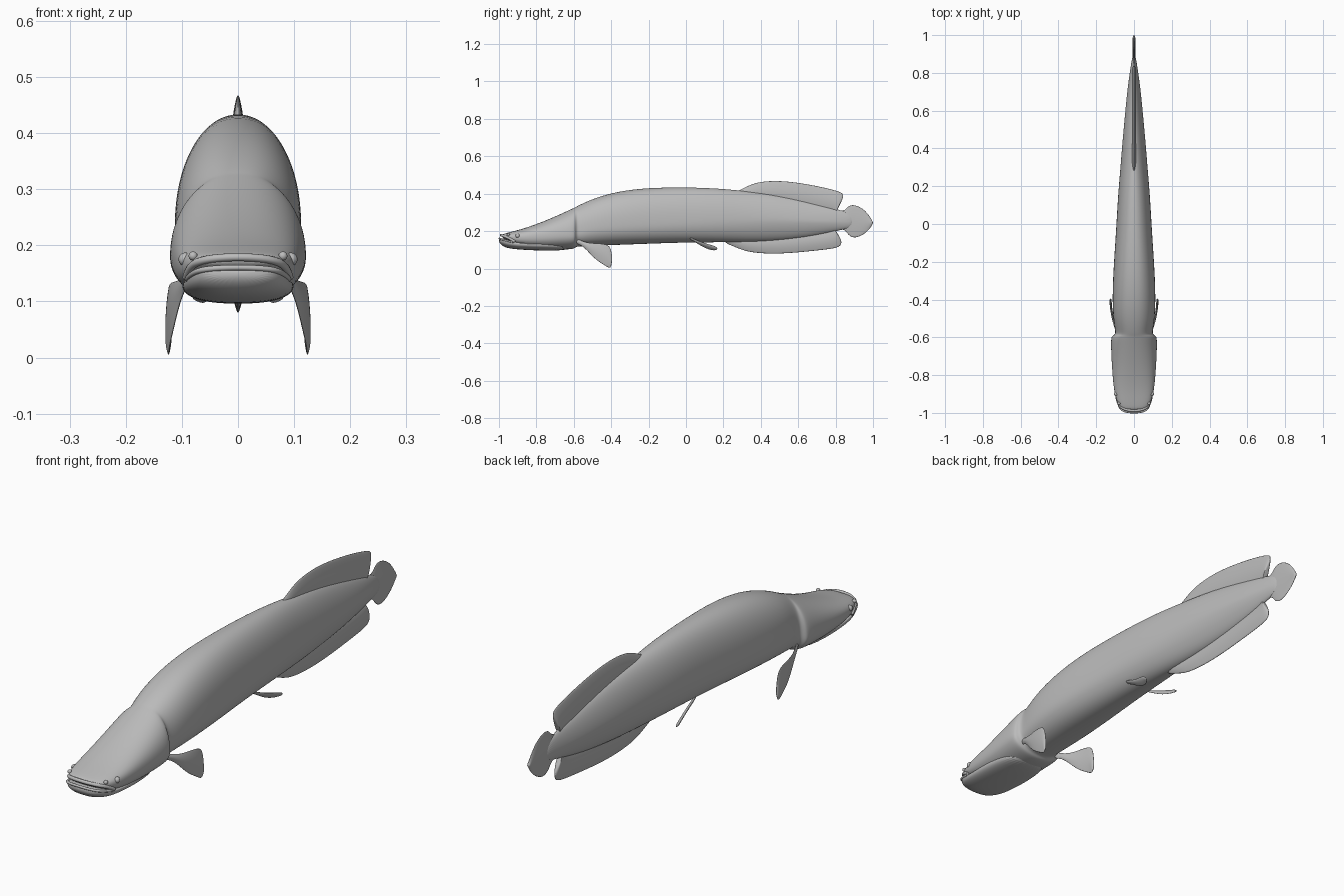
import bpy, bmesh, math
from mathutils import Vector

if "Cube" in bpy.data.objects:
    bpy.data.objects.remove(bpy.data.objects["Cube"])

grey = bpy.data.materials.new("plain grey")
grey.use_nodes = True
tone = (0.5, 0.5, 0.5, 1)
grey.diffuse_color = tone
grey.node_tree.nodes["Principled BSDF"].inputs["Base Color"].default_value = tone


def finish(obj, levels=2):
    obj.data.materials.append(grey)
    for poly in obj.data.polygons:
        poly.use_smooth = True
    if levels:
        mod = obj.modifiers.new("smooth", "SUBSURF")
        mod.levels = mod.render_levels = levels
    return obj


def loft(name, rings):
    """Skin a list of closed rings and cap both ends."""
    bm = bmesh.new()
    loops = [[bm.verts.new(p) for p in ring] for ring in rings]
    count = len(loops[0])
    for a, b in zip(loops, loops[1:]):
        for i in range(count):
            j = (i + 1) % count
            bm.faces.new((a[i], a[j], b[j], b[i]))
    bm.faces.new(loops[0])
    bm.faces.new(loops[-1])
    bmesh.ops.recalc_face_normals(bm, faces=bm.faces)
    mesh = bpy.data.meshes.new(name)
    bm.to_mesh(mesh)
    bm.free()
    obj = bpy.data.objects.new(name, mesh)
    bpy.context.collection.objects.link(obj)
    return finish(obj)


def section(y, bottom, top, middle, width, power, sides=32):
    """Rounded cross-section, widest at the middle height."""
    ring = []
    for i in range(sides):
        a = math.tau * i / sides
        c, s = math.cos(a), math.sin(a)
        x = width * math.copysign(abs(c) ** (2 / power), c)
        reach = top - middle if s > 0 else middle - bottom
        z = middle + reach * math.copysign(abs(s) ** (2 / power), s)
        ring.append((x, y, z))
    return ring


def fin(name, upper, lower, thick, place=lambda y, z: 0, side=1):
    """Lens-shaped blade between two edge curves given as (y, z)."""
    steps = 6
    rings = []
    for a, b in zip(upper, lower):
        ring = []
        for i in range(2 * steps):
            v = (i if i <= steps else 2 * steps - i) / steps
            y, z = a[0] + (b[0] - a[0]) * v, a[1] + (b[1] - a[1]) * v
            bulge = thick * math.sin(math.pi * v) * (1 if i <= steps else -1)
            ring.append((side * (place(y, z) + bulge), y, z))
        rings.append(ring)
    return loft(name, rings)


def tube(name, points, radius):
    curve = bpy.data.curves.new(name, "CURVE")
    curve.dimensions = "3D"
    curve.bevel_depth = radius
    curve.bevel_resolution = 3
    curve.use_fill_caps = True
    spline = curve.splines.new("NURBS")
    path = points + [(-x, y, z) for x, y, z in reversed(points[:-1])]
    spline.points.add(len(path) - 1)
    for p, co in zip(spline.points, path):
        p.co = (*co, 1)
    spline.use_endpoint_u = True
    spline.order_u = 3
    obj = bpy.data.objects.new(name, curve)
    bpy.context.collection.objects.link(obj)
    curve.materials.append(grey)


def bump(name, radius, location):
    bpy.ops.mesh.primitive_uv_sphere_add(segments=20, ring_count=12, radius=radius, location=location)
    bpy.context.object.name = name
    finish(bpy.context.object, 0)


# Head and body in one skin, stepping inward behind the gill covers
body = [
    (-.985, .166, .182, .173, .055, 2.5), (-.96, .152, .19, .17, .08, 2.5),
    (-.92, .125, .2, .165, .098, 2.5), (-.86, .11, .216, .165, .109, 2.4),
    (-.76, .1, .252, .17, .117, 2.3), (-.66, .1, .296, .18, .122, 2.2),
    (-.605, .104, .322, .18, .122, 2.2), (-.592, .11, .328, .18, .116, 2.2),
    (-.585, .118, .332, .19, .099, 2.3), (-.56, .118, .345, .2, .1, 2.3),
    (-.5, .12, .372, .22, .11, 2.3), (-.4, .125, .405, .23, .115, 2.3),
    (-.25, .13, .43, .24, .11, 2.3), (-.05, .138, .436, .25, .096, 2.2),
    (.15, .14, .431, .26, .085, 2.1), (.3, .14, .417, .26, .072, 1.9),
    (.45, .145, .4, .26, .06, 1.7), (.6, .16, .37, .255, .046, 1.6),
    (.72, .18, .34, .25, .034, 1.6), (.82, .205, .315, .25, .02, 1.7),
    (.9, .22, .285, .25, .007, 2)]
loft("body", [section(*s) for s in body])

# Lower jaw and throat
jaw = [
    (-1.0, .14, .159, .15, .045, 2.4), (-.98, .118, .163, .15, .072, 2.4),
    (-.95, .108, .157, .142, .087, 2.4), (-.91, .103, .146, .132, .095, 2.4),
    (-.84, .098, .14, .13, .1, 2.4), (-.74, .095, .14, .128, .1, 2.4),
    (-.62, .098, .13, .12, .08, 2.4)]
loft("lower_jaw", [section(*s) for s in jaw])

# Lips
tube("upper_lip", [(.092, -.915, .143), (.088, -.94, .16), (.065, -.978, .175), (0, -.992, .18)], .007)
tube("lower_lip", [(.09, -.92, .14), (.085, -.955, .148), (.062, -.992, .158), (0, -1.0, .161)], .005)

# Fins along the middle line
fin("dorsal_fin",
    [(.26, .41), (.3, .428), (.36, .464), (.46, .479), (.58, .471), (.72, .446),
     (.82, .42), (.85, .404), (.838, .37), (.818, .335)],
    [(.26, .37), (.3, .36), (.36, .35), (.46, .34), (.58, .32), (.7, .3),
     (.76, .29), (.78, .29), (.79, .29), (.8, .29)], .011)
fin("anal_fin",
    [(.2, .18), (.26, .18), (.32, .18), (.42, .18), (.54, .19), (.66, .2),
     (.75, .21), (.77, .22), (.78, .22), (.79, .22)],
    [(.2, .137), (.26, .113), (.32, .085), (.42, .073), (.54, .074), (.68, .088),
     (.79, .1), (.83, .112), (.838, .14), (.815, .18)], .011)
fin("tail_fin",
    [(.76, .3), (.82, .316), (.85, .315), (.866, .345), (.9, .354), (.95, .328), (.985, .28), (1.0, .248)],
    [(.76, .21), (.82, .202), (.85, .203), (.866, .17), (.9, .148), (.95, .172), (.985, .21), (1.0, .242)],
    .007)


def chest_place(y, z):
    return .124 - .038 * ((-.4 - y) / .18) ** 2


def belly_place(y, z):
    return .055 + .15 * (y - .04) + .8 * (z - .15 + .38 * (y - .04))


# Paired fins, eyes and nostrils
for side, word in ((1, "left"), (-1, "right")):
    fin(word + "_pectoral_fin",
        [(-.59, .165), (-.56, .15), (-.52, .138), (-.46, .14), (-.41, .134), (-.397, .1), (-.393, .04)],
        [(-.59, .13), (-.56, .125), (-.525, .09), (-.485, .042), (-.44, .013), (-.415, -.002), (-.402, .002)],
        .006, chest_place, side)
    fin(word + "_pelvic_fin",
        [(.02, .17), (.05, .155), (.09, .14), (.13, .129), (.158, .121), (.17, .108)],
        [(.02, .155), (.045, .142), (.08, .12), (.11, .104), (.145, .094), (.166, .099)],
        .006, belly_place, side)
    bump(word + "_eye", .012, (side * .094, -.9, .175))
    bump(word + "_nostril", .008, (side * .08, -.95, .181))
